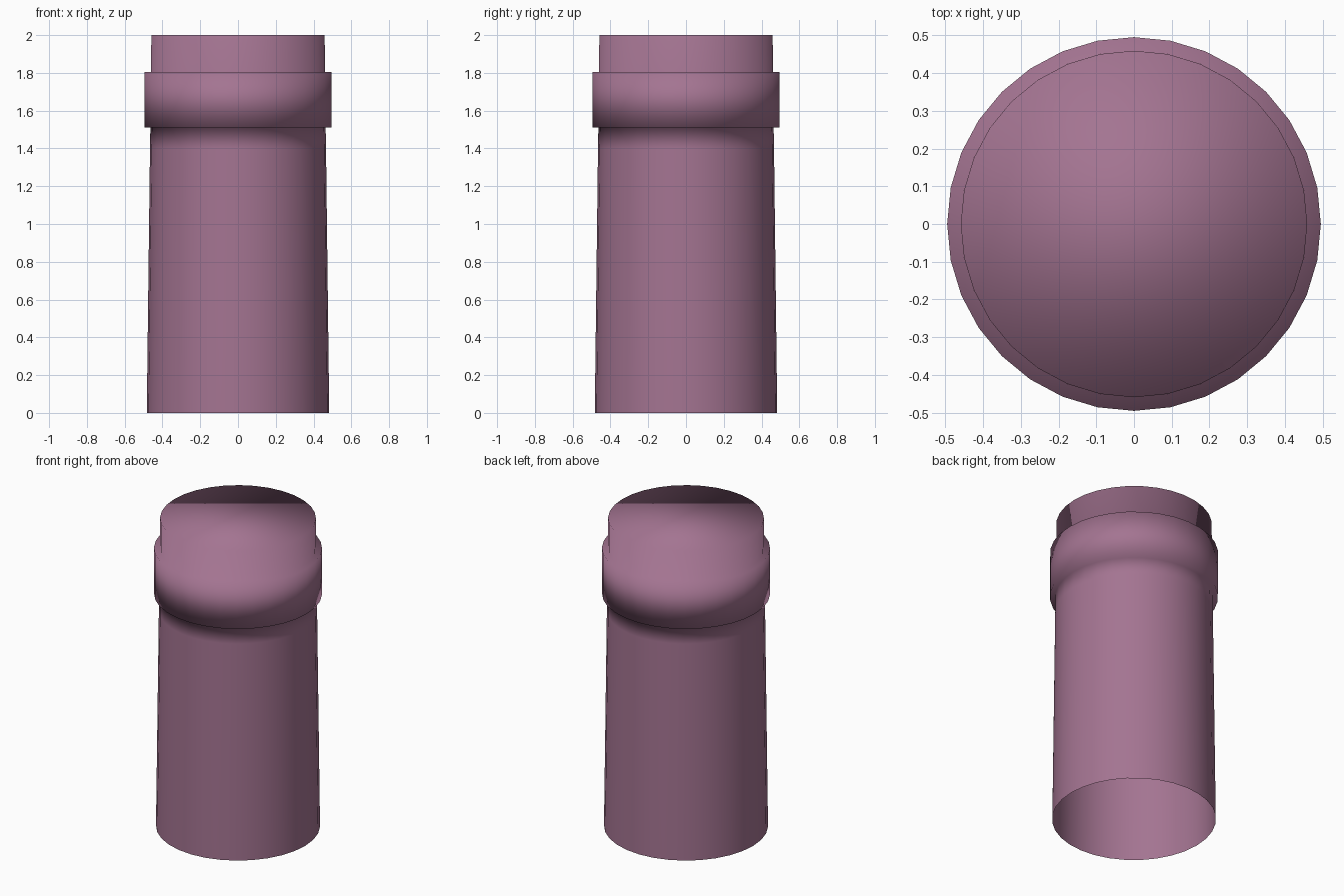
import bpy, bmesh, math

if "Cube" in bpy.data.objects:
    bpy.data.objects.remove(bpy.data.objects["Cube"])

SIDES = 32

# Profile from the open bottom to the capped top: (radius, height)
PROFILE = [
    (0.483, 0.0),    # open foot
    (0.466, 1.40),   # tapered body
    (0.464, 1.51),   # under the collar
    (0.495, 1.51),   # collar
    (0.495, 1.805),
    (0.460, 1.805),  # neck above the collar
    (0.459, 2.0),    # top rim
]

plum = bpy.data.materials.new("dusty plum")
plum.diffuse_color = (0.37, 0.175, 0.285, 1.0)
plum.use_nodes = True
plum.node_tree.nodes["Principled BSDF"].inputs["Base Color"].default_value = plum.diffuse_color


def add_ring(bm, radius, z):
    return [bm.verts.new((radius * math.cos(2 * math.pi * i / SIDES),
                          radius * math.sin(2 * math.pi * i / SIDES), z))
            for i in range(SIDES)]


bm = bmesh.new()
rings = [add_ring(bm, r, z) for r, z in PROFILE]

# Walls between neighbouring rings
for low, high in zip(rings, rings[1:]):
    for i in range(SIDES):
        j = (i + 1) % SIDES
        bm.faces.new((low[i], low[j], high[j], high[i]))

# Flat top; the bottom stays open
bm.faces.new(rings[-1])

# Smooth all over, as the shading rolls across the collar and the top
for face in bm.faces:
    face.smooth = True

mesh = bpy.data.meshes.new("collared_tube")
bm.to_mesh(mesh)
bm.free()
mesh.materials.append(plum)
tube = bpy.data.objects.new("collared_tube", mesh)
bpy.context.collection.objects.link(tube)
